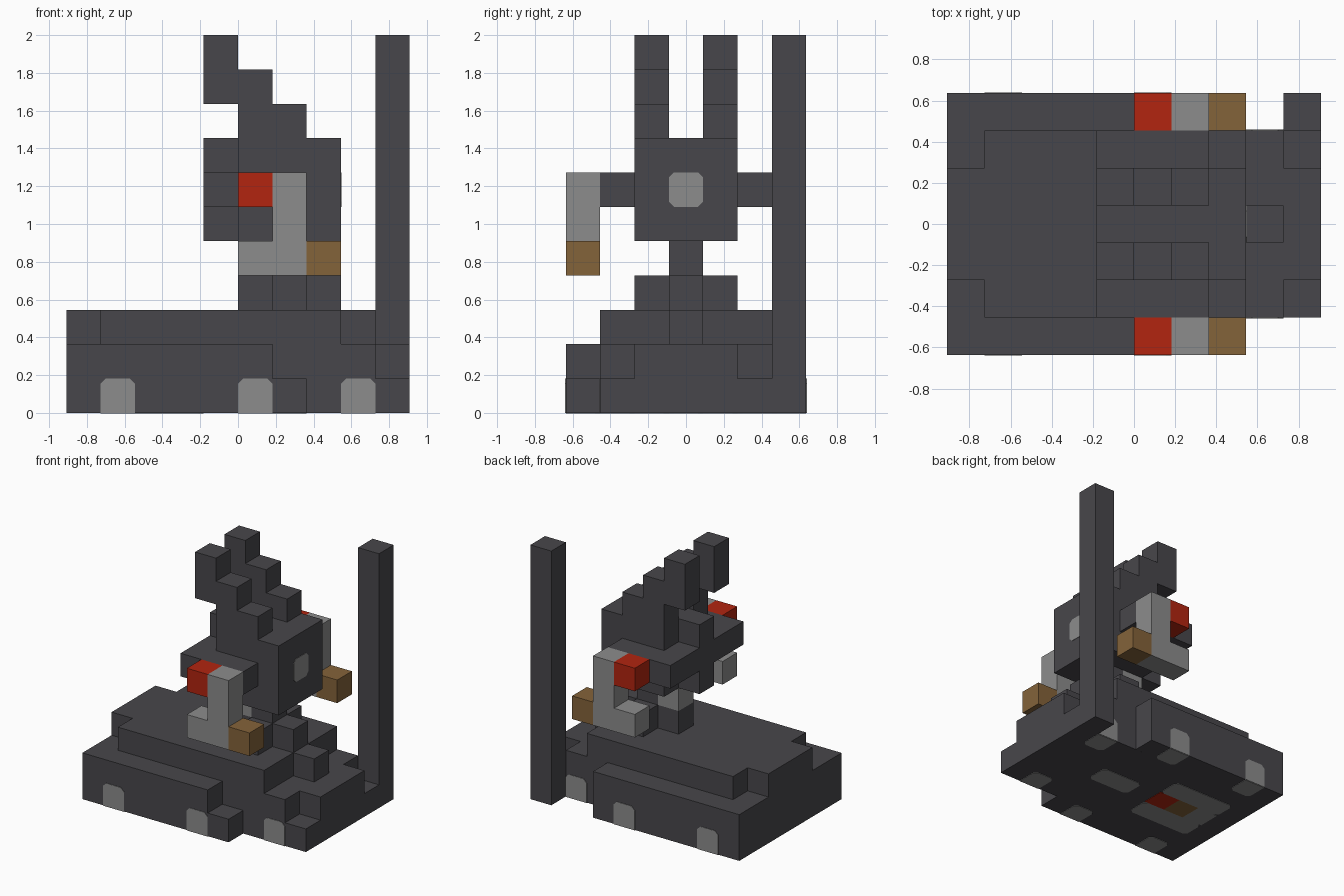
import bpy
import bmesh
from mathutils import Vector

U = 2 / 11      # one block
T = 0.02        # plate thickness in blocks

cube = bpy.data.objects.get("Cube")
if cube:
    bpy.data.objects.remove(cube, do_unlink=True)


def material(name, rgb):
    m = bpy.data.materials.new(name)
    m.use_nodes = True
    m.diffuse_color = (*rgb, 1)
    m.node_tree.nodes["Principled BSDF"].inputs["Base Color"].default_value = (*rgb, 1)
    return m


charcoal = material("charcoal", (0.064, 0.062, 0.070))
grey = material("grey", (0.262, 0.262, 0.262))
red = material("red", (0.445, 0.018, 0.005))
brown = material("brown", (0.231, 0.125, 0.042))


def finish(name, bm, mat):
    bmesh.ops.recalc_face_normals(bm, faces=bm.faces)
    mesh = bpy.data.meshes.new(name)
    bm.to_mesh(mesh)
    bm.free()
    mesh.materials.append(mat)
    obj = bpy.data.objects.new(name, mesh)
    bpy.context.collection.objects.link(obj)
    return obj


def blocks(name, mat, *boxes):
    """Boxes given in block units as x0, x1, y0, y1, z0, z1."""
    bm = bmesh.new()
    for x0, x1, y0, y1, z0, z1 in boxes:
        verts = bmesh.ops.create_cube(bm, size=1)["verts"]
        size = Vector((x1 - x0, y1 - y0, z1 - z0))
        mid = Vector((x0 + x1, y0 + y1, z0 + z1)) / 2
        for v in verts:
            v.co = Vector([c * s + m for c, s, m in zip(v.co, size, mid)]) * U
    return finish(name, bm, mat)


def plate(name, mat, axis, pos, sign, a0, a1, b0, b1, cuts=(1, 1, 1, 1)):
    """Thin plate with trimmed corners, in the plane across the given axis."""
    c = 0.15
    corners = [(a0, b0, 1, 1), (a1, b0, -1, 1), (a1, b1, -1, -1), (a0, b1, 1, -1)]
    outline = []
    for i, (a, b, da, db) in enumerate(corners):
        if cuts[i]:
            pair = [(a, b + c * db), (a + c * da, b)]
            outline += pair if i % 2 == 0 else pair[::-1]
        else:
            outline.append((a, b))
    bm = bmesh.new()
    rings = []
    for depth in (pos - sign * T / 2, pos + sign * T):
        ring = []
        for a, b in outline:
            co = [a, b]
            co.insert(axis, depth)
            ring.append(bm.verts.new(Vector(co) * U))
        rings.append(ring)
        bm.faces.new(ring)
    n = len(outline)
    for i in range(n):
        j = (i + 1) % n
        bm.faces.new((rings[0][i], rings[0][j], rings[1][j], rings[1][i]))
    return finish(name, bm, mat)


# Base, side skirts and deck
blocks("hull", charcoal, (-5, 4, -2.5, 2.5, 0, 2), (4, 5, -2.5, 2.5, 0, 1),
       (4, 5, -1.5, 1.5, 1, 2))
blocks("right_skirt", charcoal, (-5, 1, -3.5, -2.5, 0, 2), (1, 2, -3.5, -2.5, 0, 1))
blocks("left_skirt", charcoal, (-5, 2, 2.5, 3.5, 0, 2))
blocks("deck", charcoal, (-4, 3, -2.5, 2.5, 2, 3), (-5, -4, -1.5, 1.5, 2, 3),
       (3, 4, -0.5, 0.5, 2, 3))
blocks("mast", charcoal, (4, 5, 2.5, 3.5, 0, 11))

# Turret mount and neck
blocks("mount", charcoal, (1, 2, -1.5, 1.5, 3, 4), (0, 1, -0.5, 0.5, 3, 4),
       (2, 3, -0.5, 0.5, 3, 4))
blocks("neck", charcoal, (1, 2, -0.5, 0.5, 4, 5))
blocks("neck_back", grey, (0, 1, -0.5, 0.5, 4, 5))

# Head with its rear spine and cross bar
blocks("head", charcoal, (0, 3, -1.5, 1.5, 5, 8))
blocks("spine", charcoal, (-1, 0, -0.5, 0.5, 5, 8))
blocks("cross_bar", charcoal, (-1, 0, -2.5, 2.5, 6, 7))
plate("eye", grey, 0, 3, 1, -0.5, 0.5, 6, 7)

# Mirrored ears, arms, guns and wheels
for side, s in (("right", -1), ("left", 1)):
    def span(near, far):
        return sorted((s * near, s * far))

    ear, arm, gun = span(0.5, 1.5), span(1.5, 2.5), span(2.5, 3.5)
    blocks(side + "_ear", charcoal, (0, 2, *ear, 8, 9), (0, 1, *ear, 9, 10),
           (-1, 0, *ear, 9, 11))
    blocks(side + "_arm", charcoal, (0, 2, *arm, 6, 7))
    blocks(side + "_gun_body", grey, (1, 2, *gun, 4, 7), (0, 1, *gun, 4, 5))
    blocks(side + "_gun_cap", red, (0, 1, *gun, 6, 7))
    blocks(side + "_gun_muzzle", brown, (2, 3, *gun, 4, 5))
    inner = (1, 1, 0, 0) if s > 0 else (0, 0, 1, 1)
    for label, x, edge in (("rear", -4, 3.5), ("middle", 0, 3.5), ("front", 3, 2.5)):
        name = f"{side}_{label}_wheel"
        plate(name, grey, 1, s * edge, s, x, x + 1, 0, 1, (0, 0, 1, 1))
        plate(name + "_underside", grey, 2, 0, -1, x, x + 1,
              *span(edge - 1, edge), inner)
    plate(side + "_vent", grey, 2, 0, -1, -4, -1, *ear)

# Underside panels
plate("belly_panel", grey, 2, 0, -1, 0, 2, -0.5, 0.5)
for i, (label, mat) in enumerate((("grey", grey), ("brown", brown), ("red", red))):
    plate(label + "_belly_cell", mat, 2, 0, -1, i - 4, i - 3, -0.5, 0.5, (0, 0, 0, 0))
